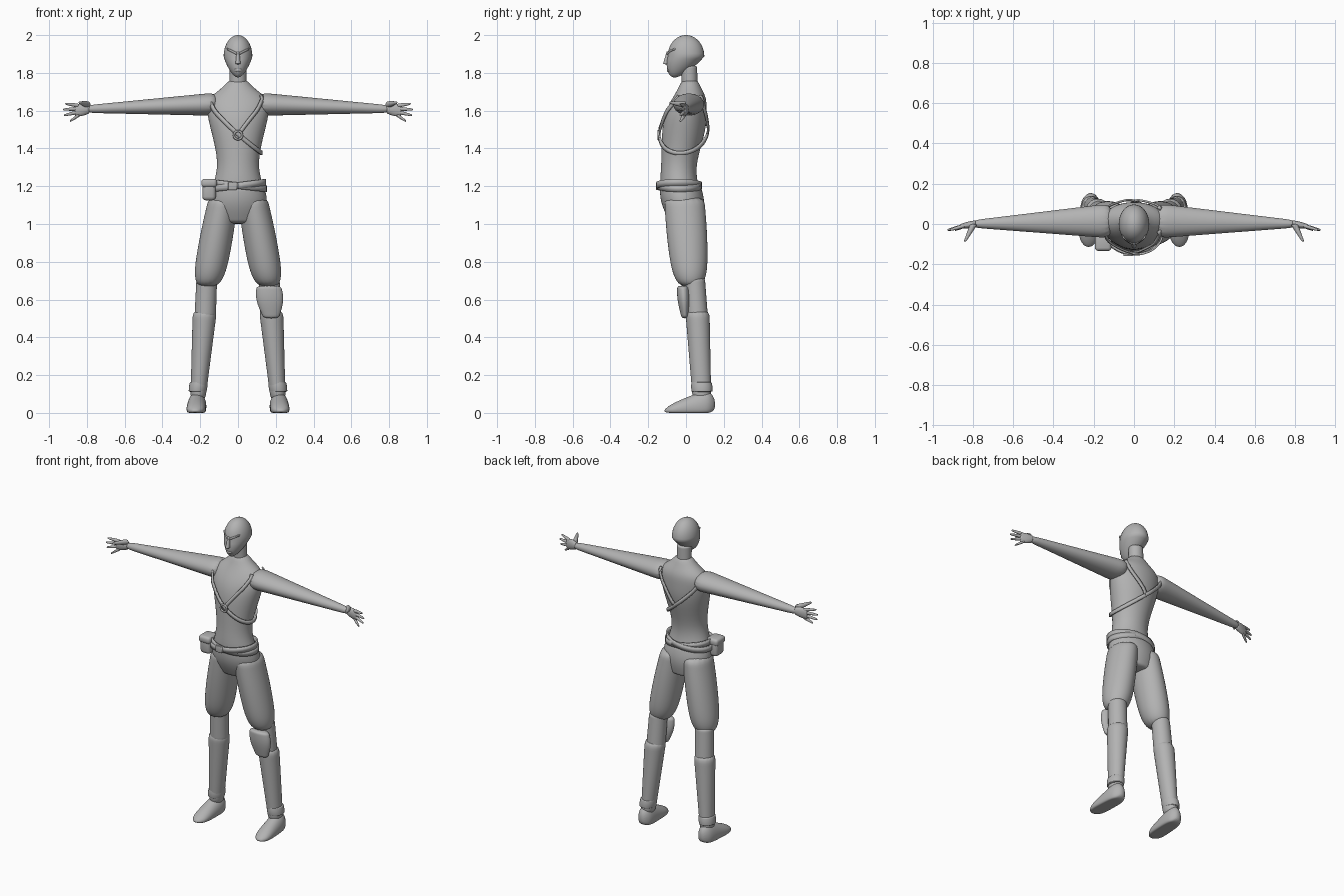
import bpy, bmesh
from math import sin, cos, pi, radians
from mathutils import Vector

default_cube = bpy.data.objects.get("Cube")
if default_cube:
    bpy.data.objects.remove(default_cube, do_unlink=True)

grey = bpy.data.materials.new("plain grey")
grey.use_nodes = True
colour = (.45, .45, .45, 1)
grey.diffuse_color = colour
grey.node_tree.nodes["Principled BSDF"].inputs["Base Color"].default_value = colour


def finish(name, bm, mirror=False, subsurf=0):
    bmesh.ops.recalc_face_normals(bm, faces=bm.faces)
    mesh = bpy.data.meshes.new(name)
    bm.to_mesh(mesh)
    bm.free()
    mesh.materials.append(grey)
    mesh.shade_smooth()
    part = bpy.data.objects.new(name, mesh)
    bpy.context.collection.objects.link(part)
    if mirror:
        part.modifiers.new("Mirror", 'MIRROR').use_mirror_merge = False
    if subsurf:
        smooth = part.modifiers.new("Smooth", 'SUBSURF')
        smooth.levels = smooth.render_levels = subsurf
    return part


def skin(name, rings, axis, mirror=False, sides=16):
    """Skin elliptical rings of (centre, radii) that lie across one axis."""
    bm = bmesh.new()
    across = [k for k in range(3) if k != axis]
    loops = []
    for centre, radii in rings:
        loop = []
        for i in range(sides):
            angle = 2 * pi * i / sides
            point = Vector(centre)
            point[across[0]] += radii[0] * cos(angle)
            point[across[1]] += radii[1] * sin(angle)
            point.z = max(point.z, 0)
            loop.append(bm.verts.new(point))
        loops.append(loop)
    for low, high in zip(loops, loops[1:]):
        for i in range(sides):
            bm.faces.new((low[i - 1], low[i], high[i], high[i - 1]))
    bm.faces.new(loops[0])
    bm.faces.new(loops[-1])
    return finish(name, bm, mirror, 2)


def limb(name, start, end, start_radii, end_radii, swell=lambda t: 1, mirror=True, steps=8):
    """Tapered tube between two points; swell scales the radii along it."""
    start, end = Vector(start), Vector(end)
    start_radii, end_radii = Vector(start_radii), Vector(end_radii)
    span = [abs(d) for d in end - start]
    rings = [(start.lerp(end, t), start_radii.lerp(end_radii, t) * swell(t))
             for t in (i / steps for i in range(steps + 1))]
    return skin(name, rings, span.index(max(span)), mirror)


def box(name, centre, size, bevel):
    bm = bmesh.new()
    bmesh.ops.create_cube(bm, size=1)
    bmesh.ops.scale(bm, vec=size, verts=bm.verts)
    bmesh.ops.translate(bm, vec=centre, verts=bm.verts)
    mod = finish(name, bm).modifiers.new("Bevel", 'BEVEL')
    mod.width, mod.segments = bevel, 3


def bulge(amount):
    return lambda t: 1 + amount * sin(pi * t)


# Torso as height, depth centre, half width, half depth
TORSO = [(1.13, -.02, .15, .11), (1.22, -.04, .13, .1), (1.32, -.04, .1, .09), (1.5, -.01, .145, .12),
         (1.6, 0, .17, .11), (1.67, .02, .16, .09), (1.72, .02, .08, .06), (1.77, .02, .045, .04)]
skin("torso", [((0, y, z), (wide, deep)) for z, y, wide, deep in TORSO], axis=2, sides=24)
limb("pelvis", (0, -.03, 1.2), (0, 0, 1), (.14, .11), (.12, .08), bulge(.2), mirror=False)
limb("neck", (0, .02, 1.72), (0, .015, 1.84), (.046, .042), (.045, .045), mirror=False)

# Head: an ellipsoid whose lower half narrows forward into the jaw
bm = bmesh.new()
bmesh.ops.create_uvsphere(bm, u_segments=32, v_segments=24, radius=1)
for v in bm.verts:
    jaw = max(0, -v.co.z)
    v.co.x *= .076 * (1 - .35 * jaw)
    v.co.y = .097 * v.co.y * (1 - .3 * jaw) - .06 * jaw
    v.co.z = 1.888 + .112 * v.co.z
finish("head", bm)
limb("nose", (0, -.105, 1.845), (0, -.094, 1.915), (.014, .018), (.007, .008), mirror=False)
limb("brows", (.004, -.098, 1.9), (.06, -.06, 1.928), (.008, .007), (.007, .005), bulge(.3))
limb("lips", (-.02, -.09, 1.815), (.02, -.09, 1.815), (.006, .006), (.006, .006), bulge(1), mirror=False)

# Arms, palms, fingers and thumbs
limb("arms", (.1, .016, 1.635), (.81, 0, 1.608), (.09, .064), (.018, .02))
limb("palms", (.785, 0, 1.61), (.866, -.012, 1.6), (.018, .024), (.01, .03), bulge(.25))
for i, (finger, reach) in enumerate(dict(index=.915, middle=.927, ring=.922, little=.89).items()):
    limb(finger + "_fingers", (.84, -.008, 1.626 - .016 * i), (reach, -.03, 1.637 - .031 * i),
         (.01, .01), (.005, .005), bulge(.2))
limb("thumbs", (.795, 0, 1.632), (.84, -.088, 1.643), (.018, .018), (.006, .006), bulge(.1))

# Baggy breeches gathered at the hem
limb("breeches", (.075, -.01, 1.15), (.162, .025, .665), (.08, .108), (.085, .09),
     lambda t: bulge(.09)(t) - .35 * t ** 12)

# Lower legs, boots, ankle cuffs and knee pad
limb("knees", (.165, .045, .72), (.174, .06, .5), (.056, .056), (.058, .058))
limb("boots", (.175, .06, .55), (.213, .085, .06), (.066, .066), (.04, .05))
limb("ankle_cuffs", (.208, .082, .165), (.214, .085, .11), (.047, .054), (.048, .056), bulge(.05))
limb("left_knee_pad", (.163, -.015, .675), (.176, -.005, .5), (.065, .032), (.04, .018), bulge(.35), mirror=False)

# Flat-soled feet that rise from toe to heel
foot = []
for i in range(11):
    t = i / 10
    rounding = (1 - abs(1.96 * t - .98) ** 4) ** .5
    height = .035 + .11 * t
    foot.append(((.226 - .012 * t, -.115 + .27 * t, .3 * height), (.052 * rounding, .7 * height * rounding)))
skin("feet", foot, axis=1, mirror=True)


# Straps and belts that follow the torso
def on_torso(degrees, z, gap):
    low, high = next(pair for pair in zip(TORSO, TORSO[1:]) if pair[1][0] >= z)
    f = (z - low[0]) / (high[0] - low[0])
    y, wide, deep = [a + (b - a) * f for a, b in zip(low[1:], high[1:])]
    c, s = cos(radians(degrees)), sin(radians(degrees))
    out = Vector((c / wide, s / deep, 0)).normalized()
    return Vector((wide * c, y + deep * s, z)) + out * gap, out


def ribbon(name, path, width, gap):
    spots = [on_torso(degrees, z, gap) for degrees, z in path]
    last = len(spots) - 1
    bm = bmesh.new()
    edges = []
    for i, (point, out) in enumerate(spots):
        along = spots[min(i + 1, last)][0] - spots[max(i - 1, 0)][0]
        side = along.cross(out).normalized() * width / 2
        edges.append((bm.verts.new(point + side), bm.verts.new(point - side)))
    for (a, b), (c, d) in zip(edges, edges[1:]):
        bm.faces.new((a, b, d, c))
    part = finish(name, bm)
    mod = part.modifiers.new("Thickness", 'SOLIDIFY')
    mod.thickness, mod.offset = .01, 0
    bpy.context.view_layer.objects.active = part
    part.select_set(True)
    bpy.ops.object.shade_smooth_by_angle(angle=radians(40))
    part.select_set(False)


ribbon("long_strap", [(d, 1.375 + .28 * (d / 150) ** 2) for d in range(-150, 151, 6)], .022, .012)
for side, facing in (("front", -1), ("back", 1)):
    ribbon("left_" + side + "_strap", [(facing * d, 1.68 - .21 * (d - 35) / 55) for d in range(35, 91, 5)],
           .02, .01)
for name, tilt, gap in (("upper_belt", .018, .014), ("lower_belt", -.016, .01)):
    ribbon(name, [(d, 1.203 + tilt * cos(radians(d))) for d in range(-90, 271, 10)], .034, gap)

# Chest ring where the straps meet
bpy.ops.mesh.primitive_torus_add(location=(0, -.146, 1.47), rotation=(pi / 2, 0, 0), major_radius=.022,
                                 minor_radius=.006, major_segments=24, minor_segments=8)
chest_ring = bpy.context.object
chest_ring.name = "chest_ring"
chest_ring.data.materials.append(grey)
bpy.ops.object.shade_smooth()

# Buckle and hip pouch
box("belt_buckle", (-.03, -.153, 1.2), (.045, .014, .042), .004)
box("hip_pouch", (-.153, -.085, 1.18), (.072, .085, .11), .02)
box("pouch_flap", (-.153, -.087, 1.217), (.082, .094, .045), .016)
